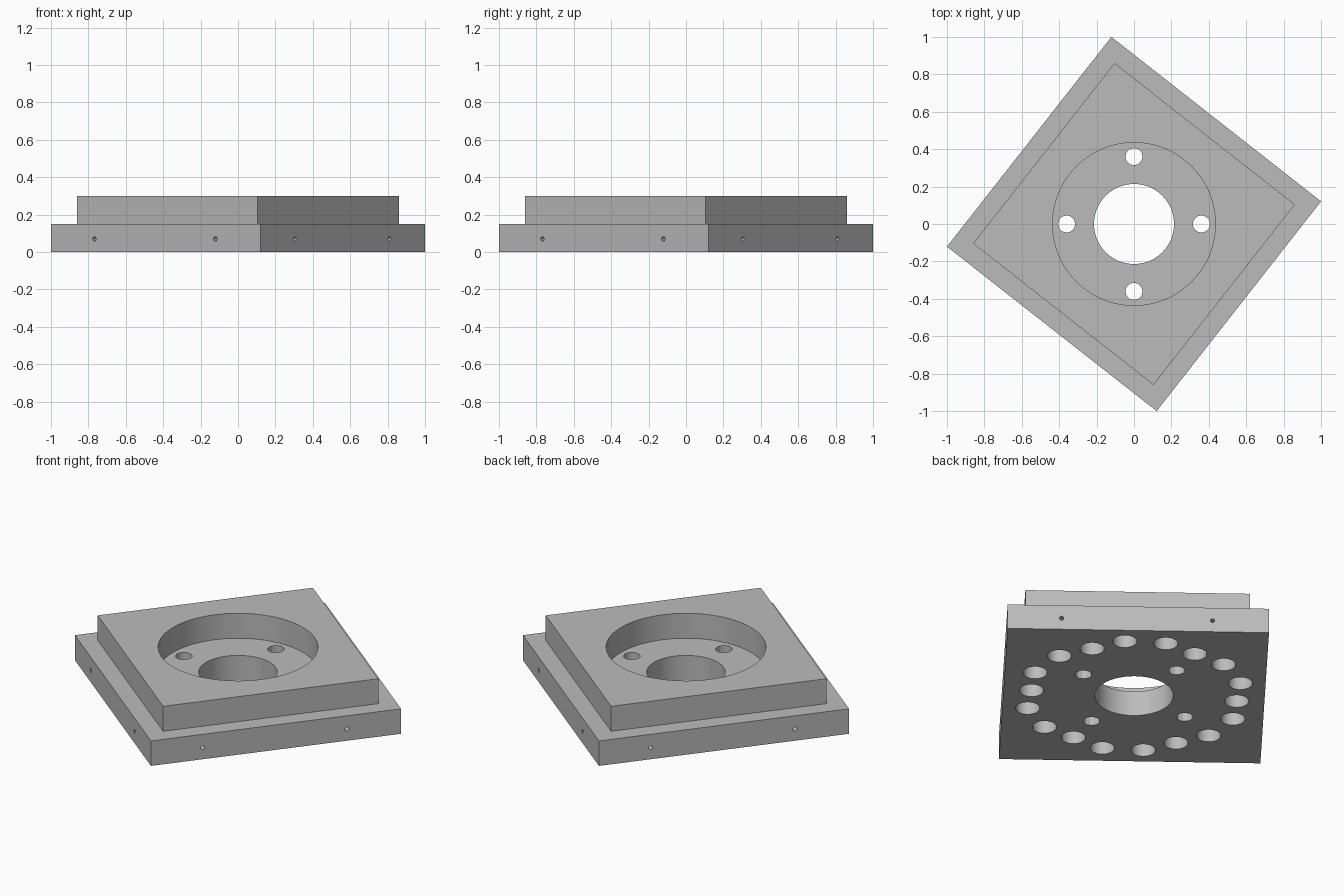
import bpy
from math import radians, cos, sin, pi
from mathutils import Vector

cube = bpy.data.objects.get("Cube")
if cube:
    bpy.data.objects.remove(cube, do_unlink=True)

TURN = radians(51.9)      # rotation of the square plates
STEP = 0.15               # thickness of each plate

grey = bpy.data.materials.new("machined_grey")
grey.use_nodes = True
colour = (0.5, 0.5, 0.5, 1)
grey.diffuse_color = colour
grey.node_tree.nodes["Principled BSDF"].inputs["Base Color"].default_value = colour


def plate(name, half, z0, z1):
    bpy.ops.mesh.primitive_cube_add(size=2, location=(0, 0, (z0 + z1) / 2),
                                    rotation=(0, 0, TURN))
    ob = bpy.context.object
    ob.name = name
    ob.scale = (half, half, (z1 - z0) / 2)
    bpy.ops.object.transform_apply(location=True, rotation=True, scale=True)
    ob.data.materials.append(grey)
    return ob


def cylinder(radius, start, end, sides):
    start, end = Vector(start), Vector(end)
    axis = end - start
    bpy.ops.mesh.primitive_cylinder_add(
        vertices=sides, radius=radius, depth=axis.length,
        location=(start + end) / 2,
        rotation=axis.to_track_quat('Z', 'Y').to_euler())
    ob = bpy.context.object
    ob.hide_render = True
    bpy.ops.object.transform_apply(location=True, rotation=True, scale=True)
    ob.data.materials.append(grey)
    return ob


def combine(target, tools, operation):
    bpy.ops.object.select_all(action='DESELECT')
    for t in tools:
        t.select_set(True)
    bpy.context.view_layer.objects.active = tools[0]
    if len(tools) > 1:
        bpy.ops.object.join()
    tool = tools[0]
    mod = target.modifiers.new(operation.title(), 'BOOLEAN')
    mod.operation = operation
    mod.solver = 'EXACT'
    mod.object = tool
    bpy.context.view_layer.objects.active = target
    bpy.ops.object.modifier_apply(modifier=mod.name)
    bpy.data.objects.remove(tool, do_unlink=True)


# Stepped square body
body = plate("stepped_base_plate", 0.7124, 0, STEP)
combine(body, [plate("upper_plate", 0.6126, 0.05, 2 * STEP)], 'UNION')

# Round recess in the upper plate
combine(body, [cylinder(0.435, (0, 0, STEP), (0, 0, 0.4), 96)], 'DIFFERENCE')

# Central bore
holes = [cylinder(0.214, (0, 0, -0.1), (0, 0, 0.22), 72)]

# Four through holes around the bore
for k in range(4):
    a = k * pi / 2
    x, y = 0.36 * cos(a), 0.36 * sin(a)
    holes.append(cylinder(0.046, (x, y, -0.1), (x, y, 0.22), 12))

# Blind pockets underneath: three in a row on each side of a hexagon
for k in range(6):
    a = radians(26 + 60 * k)
    out, along = Vector((cos(a), sin(a), 0)), Vector((-sin(a), cos(a), 0))
    for shift in (-0.195, 0, 0.195):
        p = out * 0.562 + along * shift
        holes.append(cylinder(0.066, p - Vector((0, 0, 0.1)),
                              p + Vector((0, 0, 0.11)), 48))

# Two small pin holes in each side of the lower plate
for k in range(4):
    a = TURN + k * pi / 2
    out, along = Vector((cos(a), sin(a), 0)), Vector((-sin(a), cos(a), 0))
    for shift in (-0.418, 0.404):
        p = along * shift + Vector((0, 0, 0.07))
        holes.append(cylinder(0.012, p + out * 0.62, p + out * 0.8, 12))

combine(body, holes, 'DIFFERENCE')

# Smooth the large bores, keep plate and hole edges crisp
bpy.ops.object.select_all(action='DESELECT')
body.select_set(True)
bpy.context.view_layer.objects.active = body
bpy.ops.object.shade_smooth_by_angle(angle=radians(20))
